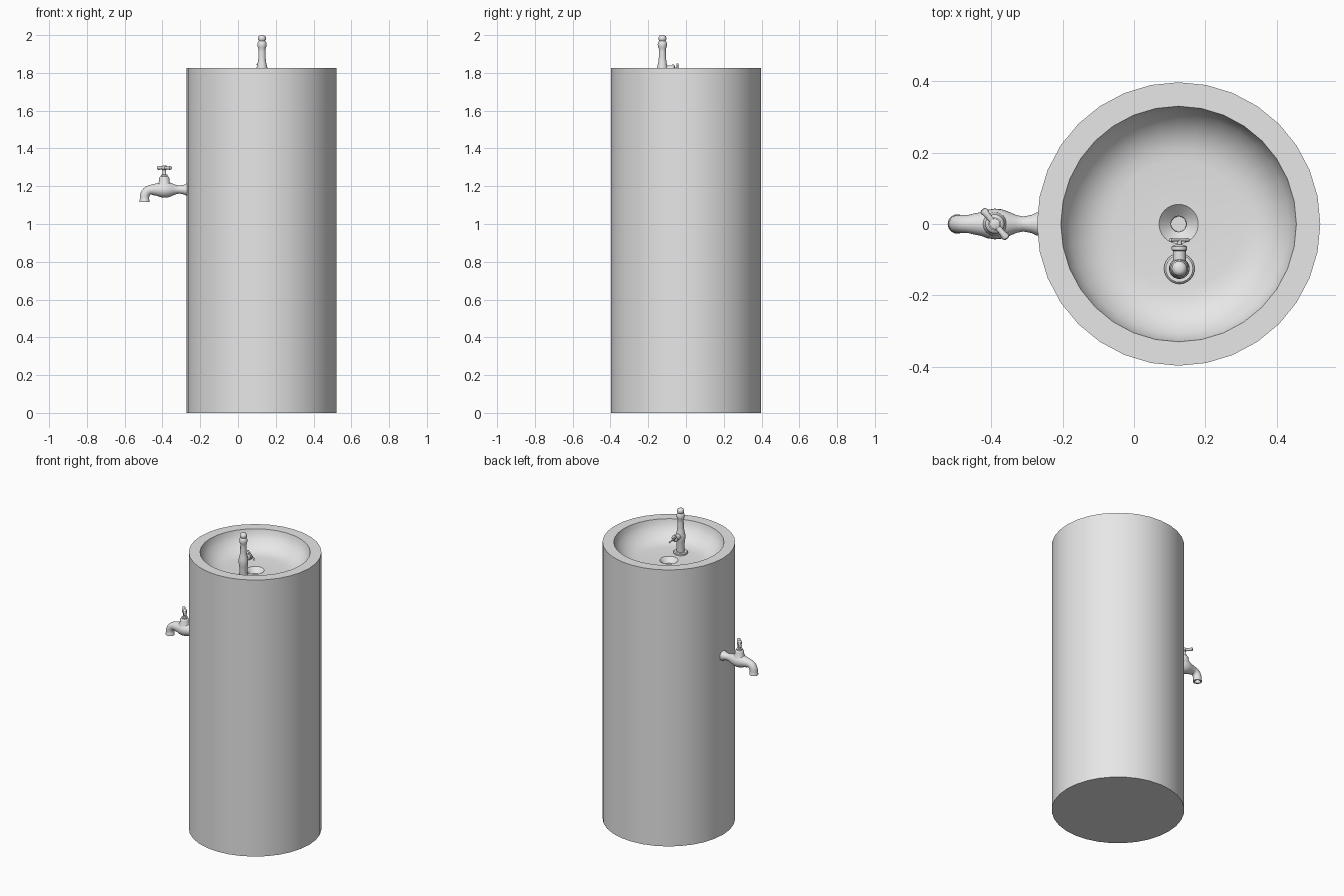
import bpy, bmesh, math
from mathutils import Matrix, Vector

if "Cube" in bpy.data.objects:
    bpy.data.objects.remove(bpy.data.objects["Cube"])

GREY = (0.8, 0.8, 0.8, 1)
grey = bpy.data.materials.new("plain_grey")
grey.use_nodes = True
grey.diffuse_color = GREY
grey.node_tree.nodes["Principled BSDF"].inputs["Base Color"].default_value = GREY


def tube(name, stations, place, sides=24):
    """Skin rings given as (x, z, bend in degrees, radius) and cap both ends."""
    bm = bmesh.new()
    rings = []
    for x, z, bend, r in stations:
        a = math.radians(bend)
        u, v = Vector((-math.sin(a), 0, math.cos(a))), Vector((0, 1, 0))
        ring = []
        for i in range(sides):
            t = math.tau * i / sides
            ring.append(bm.verts.new(Vector((x, 0, z)) + r * (math.cos(t) * u + math.sin(t) * v)))
        rings.append(ring)
    for low, high in zip(rings, rings[1:]):
        for i in range(sides):
            j = (i + 1) % sides
            bm.faces.new((low[i], low[j], high[j], high[i]))
    bm.faces.new(rings[0])
    bm.faces.new(rings[-1])
    bmesh.ops.recalc_face_normals(bm, faces=bm.faces)
    mesh = bpy.data.meshes.new(name)
    bm.to_mesh(mesh)
    bm.free()
    mesh.materials.append(grey)
    ob = bpy.data.objects.new(name, mesh)
    bpy.context.collection.objects.link(ob)
    ob.matrix_world = place
    bpy.ops.object.select_all(action="DESELECT")
    ob.select_set(True)
    bpy.context.view_layer.objects.active = ob
    bpy.ops.object.shade_smooth_by_angle(angle=math.radians(40))
    return ob


def lathe(name, profile, place, sides=24):
    """Turn a (radius, height) profile about the local z axis."""
    return tube(name, [(0, z, 90, r) for r, z in profile], place, sides)


def bar(name, half, thick, place):
    """Handle bar with rounded, slightly swollen ends."""
    end = [(0.4, half), (0.85, half * 0.95), (1, half * 0.85), (0.75, half * 0.55), (0.8, 0)]
    side = [(r * thick, z) for r, z in end]
    lathe(name, side + [(r, -z) for r, z in reversed(side[:-1])], place, 16)


def at(x, y, z):
    return Matrix.Translation((x, y, z))


def turn(deg, axis):
    return Matrix.Rotation(math.radians(deg), 4, axis)


CX = 0.125
FLOOR = 1.705

# Pedestal with sunken basin and drain
lathe("pedestal_basin", [
    (0.397, 0), (0.397, 1.825), (0.33, 1.825), (0.324, 1.80), (0.308, 1.77),
    (0.282, 1.742), (0.25, 1.72), (0.215, 1.709), (0.18, FLOOR), (0.055, FLOOR),
    (0.042, 1.692), (0.022, 1.675), (0.021, 1.64)], at(CX, 0, 0), 32)

# Drinking spout: flange, tapered column and two stacked balls
spout = at(0.127, -0.125, 0)
lathe("spout_flange", [(0.043, FLOOR - 0.01), (0.043, 1.714), (0.038, 1.719)], spout)
lathe("spout_column", [
    (0.025, FLOOR), (0.024, 1.77), (0.027, 1.785), (0.029, 1.81), (0.028, 1.83),
    (0.023, 1.85), (0.019, 1.88), (0.019, 1.91), (0.018, 1.925), (0.022, 1.935),
    (0.025, 1.95), (0.022, 1.964), (0.017, 1.97), (0.021, 1.977), (0.0215, 1.985),
    (0.018, 1.994), (0.011, 1.999), (0.004, 2.0)], spout)

# Spout valve pointing towards the drain
valve = at(0.127, -0.125, 1.822) @ turn(-90, "X")
lathe("spout_valve", [
    (0.018, 0), (0.018, 0.05), (0.022, 0.052), (0.022, 0.062), (0.014, 0.066),
    (0.007, 0.068), (0.007, 0.08)], valve)
bar("spout_handle", 0.038, 0.006, valve @ at(0, 0, 0.08) @ turn(45, "Z") @ turn(90, "Y"))

# Side tap: wall collar, bulged body, downturned hollow outlet
body = [(-0.255, 0.032), (-0.274, 0.032), (-0.288, 0.025), (-0.31, 0.021), (-0.33, 0.025),
        (-0.35, 0.034), (-0.37, 0.041), (-0.39, 0.043), (-0.41, 0.040), (-0.43, 0.033),
        (-0.45, 0.029)]
stations = [(x, 1.182, 0, r) for x, r in body]
for bend in range(15, 91, 15):
    a = math.radians(bend)
    stations.append((-0.455 - 0.04 * math.sin(a), 1.142 + 0.04 * math.cos(a), bend, 0.025))
stations += [(-0.495, z, 90, r) for z, r in
             [(1.13, 0.025), (1.126, 0.027), (1.117, 0.027), (1.117, 0.018), (1.14, 0.018)]]
tube("side_tap_body", stations, at(0, 0, 0))

# Side tap bonnet, stem and handle
tap = at(-0.39, 0, 0)
lathe("side_tap_bonnet", [
    (0.036, 1.19), (0.033, 1.217), (0.027, 1.226), (0.027, 1.243), (0.023, 1.25),
    (0.018, 1.252), (0.018, 1.26), (0.01, 1.263), (0.01, 1.285), (0.015, 1.29),
    (0.015, 1.306), (0.01, 1.309)], tap)
bar("side_tap_handle", 0.054, 0.011, tap @ at(0, 0, 1.297) @ turn(130, "Z") @ turn(90, "Y"))
